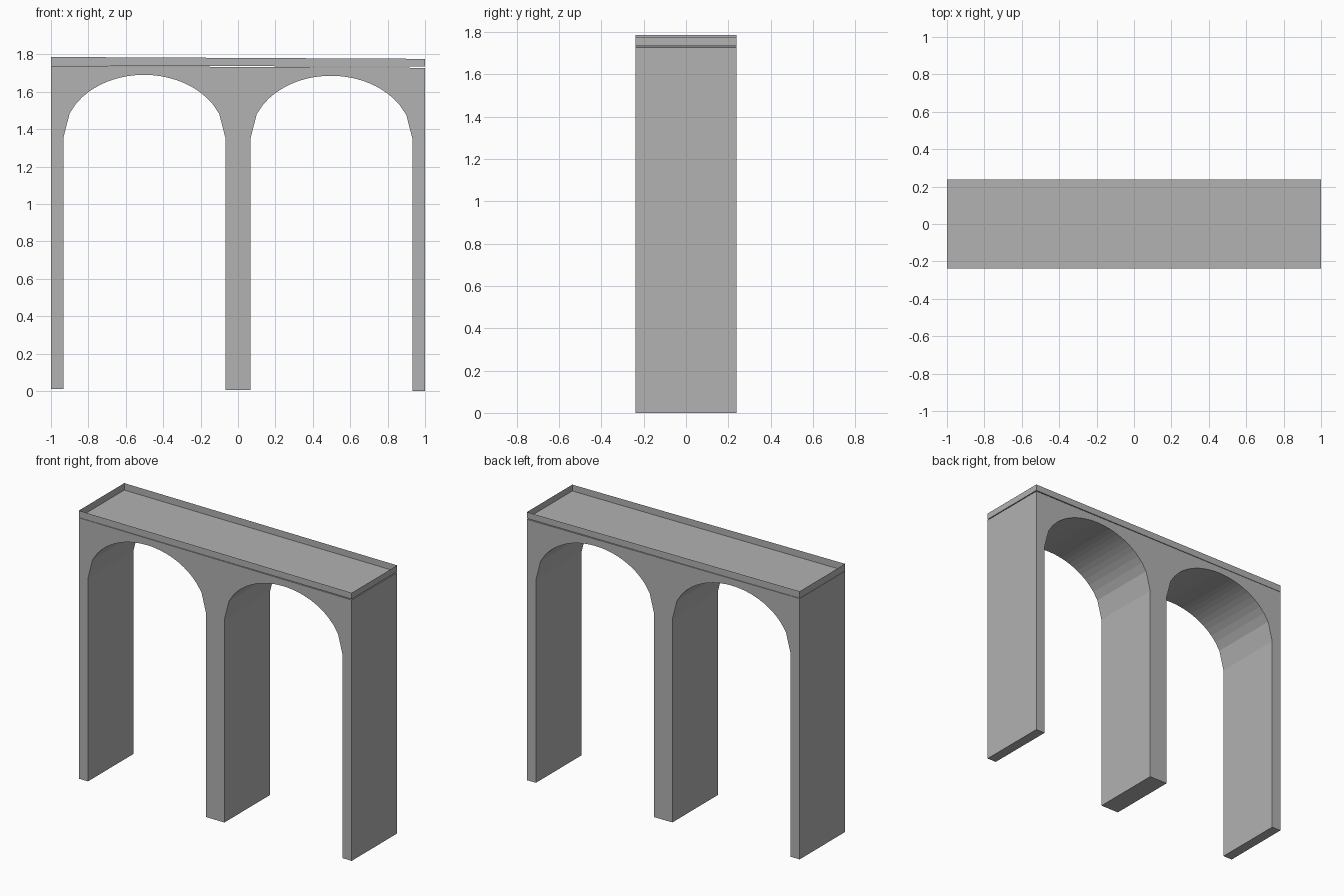
import bpy
import bmesh
import math

HALF_LENGTH = 1.0
HALF_WIDTH = 0.238
PIER = 0.067         # half width of the middle pier, full width of the end piers
SPRING = 1.352       # height where the arches begin
RISE = 0.336
STEPS = 26

cube = bpy.data.objects.get("Cube")
if cube:
    bpy.data.objects.remove(cube, do_unlink=True)

stone = bpy.data.materials.new("grey stone")
stone.use_nodes = True
colour = (0.445, 0.445, 0.445, 1)
stone.diffuse_color = colour
stone.node_tree.nodes["Principled BSDF"].inputs["Base Color"].default_value = colour


def finish(name, bm):
    mesh = bpy.data.meshes.new(name)
    bm.to_mesh(mesh)
    bm.free()
    mesh.materials.append(stone)
    obj = bpy.data.objects.new(name, mesh)
    bpy.context.collection.objects.link(obj)
    return obj


def slope(x, z, fall=0.005):
    """Height after the slight fall towards the left end."""
    return z - fall * x


def arch(centre):
    """Opening outline: uniform steps along x on a half ellipse."""
    radius = HALF_LENGTH / 2 - PIER
    points = [(centre - radius, 0.005)]
    for i in range(STEPS + 1):
        t = 2 * i / STEPS - 1
        points.append((centre + t * radius, SPRING + RISE * math.sqrt(max(0, 1 - t * t))))
    points.append((centre + radius, 0.005))
    return points


# Arched body: one outline pushed through the full width
outline = [(-HALF_LENGTH, 0.005)] + arch(-0.5) + arch(0.5)
outline += [(HALF_LENGTH, 0.005), (HALF_LENGTH, 1.733), (-HALF_LENGTH, 1.733)]
bm = bmesh.new()
front = bm.faces.new([bm.verts.new((x, -HALF_WIDTH, slope(x, z))) for x, z in outline])
back = bmesh.ops.extrude_face_region(bm, geom=[front], use_keep_orig=True)
bmesh.ops.translate(bm, vec=(0, 2 * HALF_WIDTH, 0),
                    verts=[v for v in back["geom"] if isinstance(v, bmesh.types.BMVert)])
bmesh.ops.recalc_face_normals(bm, faces=bm.faces)
finish("arched_body", bm)

# Open tray on top: deck with a thin parapet on all four sides
bm = bmesh.new()
corners = [(-1, -1), (1, -1), (1, 1), (-1, 1)]
low = [bm.verts.new((x * HALF_LENGTH, y * HALF_WIDTH, slope(x, 1.737, 0.003))) for x, y in corners]
high = [bm.verts.new((x * HALF_LENGTH, y * HALF_WIDTH, slope(x, 1.781))) for x, y in corners]
bm.faces.new(low)
for i in range(4):
    j = (i + 1) % 4
    bm.faces.new((low[i], low[j], high[j], high[i]))
finish("deck_and_parapet", bm)
